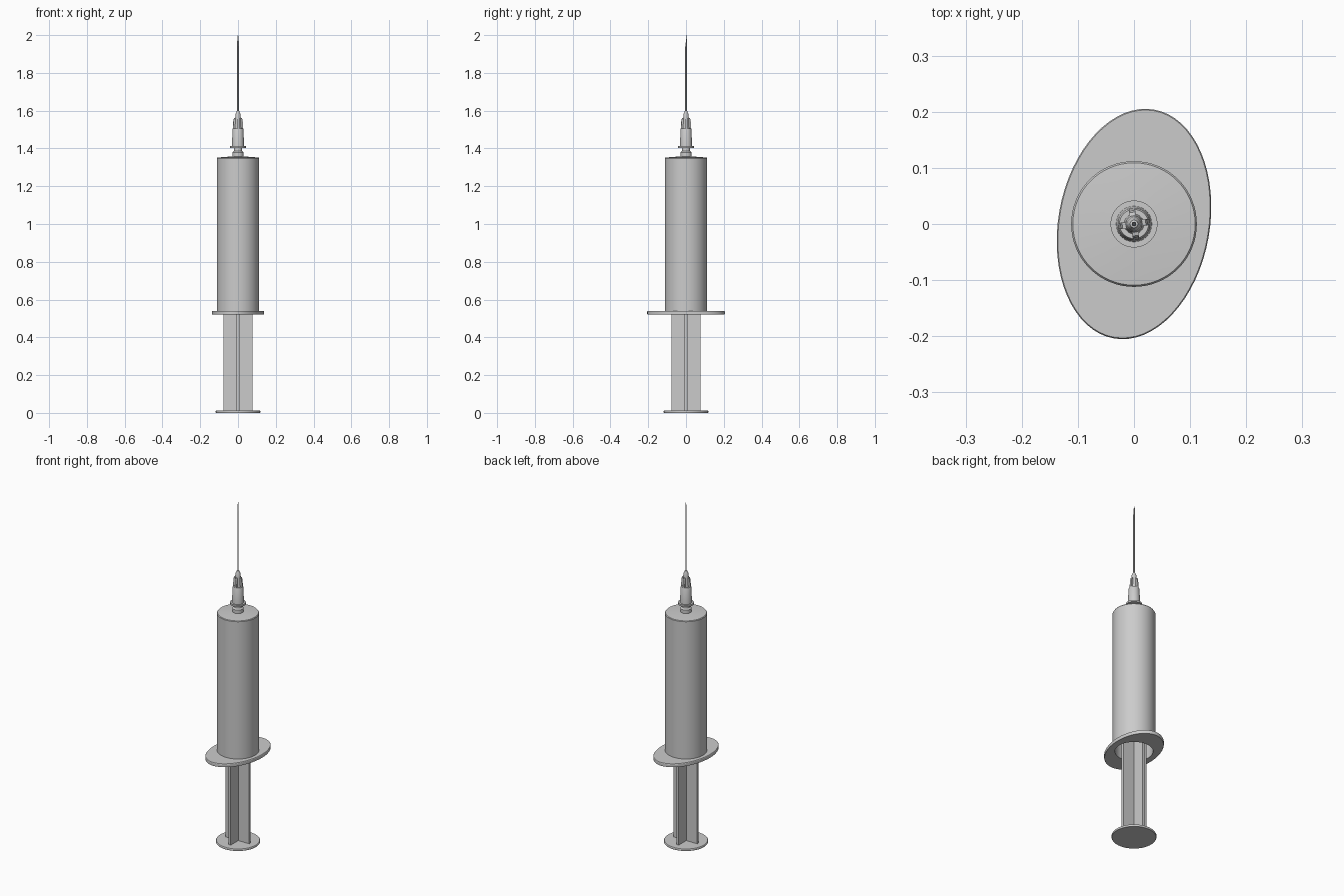
import bpy, bmesh
from math import sin, cos, pi, radians

if "Cube" in bpy.data.objects:
    bpy.data.objects.remove(bpy.data.objects["Cube"])


def finish(name, bm, smooth=True):
    bmesh.ops.remove_doubles(bm, verts=bm.verts, dist=1e-6)
    bmesh.ops.recalc_face_normals(bm, faces=bm.faces)
    me = bpy.data.meshes.new(name)
    bm.to_mesh(me)
    bm.free()
    ob = bpy.data.objects.new(name, me)
    bpy.context.collection.objects.link(ob)
    if smooth:
        bpy.ops.object.select_all(action='DESELECT')
        ob.select_set(True)
        bpy.context.view_layer.objects.active = ob
        bpy.ops.object.shade_smooth_by_angle(angle=radians(30))
    return ob


def lathe(name, profile, seg=64):
    """Revolve (radius, z) points around z."""
    bm = bmesh.new()
    rings = []
    for r, z in profile:
        if r == 0:
            rings.append([bm.verts.new((0, 0, z))] * seg)
        else:
            rings.append([bm.verts.new((r * cos(2 * pi * i / seg),
                                        r * sin(2 * pi * i / seg), z))
                          for i in range(seg)])
    for a, b in zip(rings, rings[1:]):
        for i in range(seg):
            j = (i + 1) % seg
            corners = list(dict.fromkeys((a[i], a[j], b[j], b[i])))
            if len(corners) > 2:
                bm.faces.new(corners)
    return finish(name, bm)


def blade(name, outline, thickness, angle):
    """Extrude an (r, z) outline to a thin upright plate turned about z."""
    bm = bmesh.new()
    h = thickness / 2
    f, b = ([bm.verts.new((r * cos(angle) - t * sin(angle),
                           r * sin(angle) + t * cos(angle), z))
             for r, z in outline] for t in (-h, h))
    bm.faces.new(f)
    bm.faces.new(b[::-1])
    for i in range(len(f)):
        j = (i + 1) % len(f)
        bm.faces.new((f[i], b[i], b[j], f[j]))
    return finish(name, bm, False)


# Plunger: thumb disc, crossed ribs, piston
lathe("thumb_disc", [(0, 0), (0.116, 0), (0.118, 0.003), (0.118, 0.009),
                     (0.116, 0.012), (0, 0.012)])
for k in range(4):
    blade(f"plunger_rib_{k}", [(0, 0.01), (0.078, 0.01), (0.078, 0.8), (0, 0.8)],
          0.014, k * pi / 2)
lathe("piston", [(0, 0.8), (0.099, 0.8), (0.099, 0.9), (0, 0.92)])

# Barrel: hollow tube with shallow conical top
lathe("barrel", [(0, 1.342), (0.1, 1.338), (0.1, 0.52), (0.112, 0.52),
                 (0.112, 1.348), (0.109, 1.352), (0.03, 1.358), (0, 1.358)])

# Finger flange: elliptical plate with round hole
bm = bmesh.new()
n = 64
rings = []
for a, b, z in ((0.1, 0.1, 0.52), (0.133, 0.205, 0.52), (0.135, 0.207, 0.523),
                (0.135, 0.207, 0.537), (0.133, 0.205, 0.54), (0.1, 0.1, 0.54)):
    rings.append([bm.verts.new((a * cos(2 * pi * i / n), b * sin(2 * pi * i / n), z))
                  for i in range(n)])
for p, q in zip(rings, rings[1:] + rings[:1]):
    for i in range(n):
        j = (i + 1) % n
        bm.faces.new((p[i], p[j], q[j], q[i]))
flange = finish("finger_flange", bm)
flange.rotation_euler.z = radians(-10)

# Nozzle
lathe("nozzle", [(0, 1.35), (0.03, 1.35), (0.03, 1.378), (0.022, 1.386),
                 (0.02, 1.41), (0, 1.41)], 32)

# Needle hub: collar, sleeve, inner core and four fins
lathe("hub_collar", [(0, 1.402), (0.042, 1.402), (0.042, 1.412), (0, 1.412)], 32)
lathe("hub_sleeve", [(0, 1.41), (0.032, 1.41), (0.029, 1.5), (0.026, 1.506),
                     (0, 1.506)], 32)
lathe("hub_core", [(0, 1.5), (0.018, 1.5), (0.015, 1.56), (0.012, 1.585),
                   (0.007, 1.597), (0, 1.6)], 32)
for k in range(4):
    blade(f"hub_fin_{k}", [(0, 1.49), (0.0285, 1.49), (0.024, 1.55),
                           (0.021, 1.56), (0, 1.565)],
          0.011, k * pi / 2 + radians(8))

# Needle with slanted tip
needle = lathe("needle", [(0, 1.59), (0.004, 1.59), (0.004, 1.97), (0, 1.97)], 16)
for v in needle.data.vertices:
    if v.co.z > 1.9:
        v.co.z += v.co.y / 0.004 * 0.03
